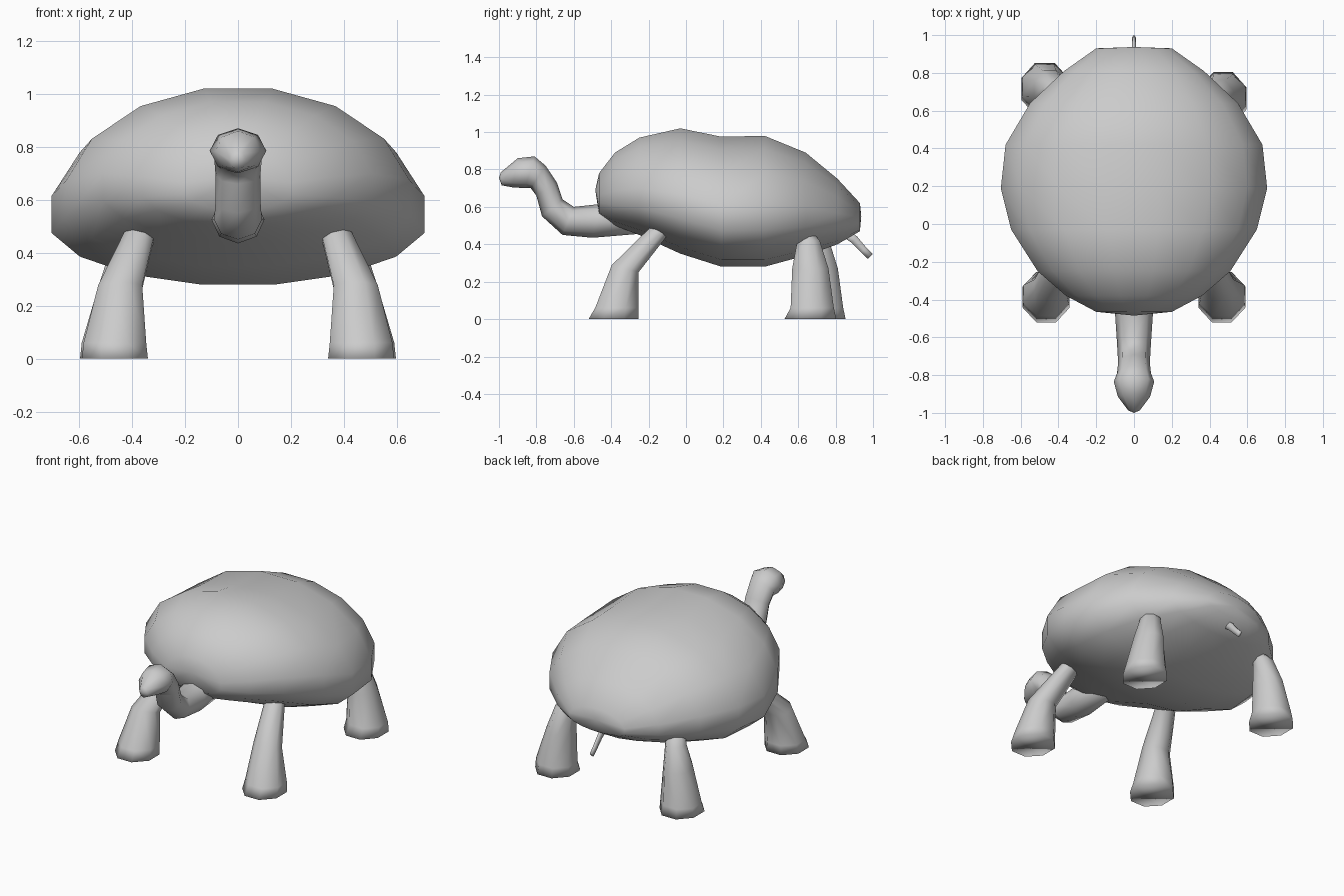
import bpy, bmesh, math
from mathutils import Vector

if "Cube" in bpy.data.objects:
    bpy.data.objects.remove(bpy.data.objects["Cube"])

grey = bpy.data.materials.new("plain grey")
grey.diffuse_color = (0.6, 0.6, 0.6, 1)
grey.use_nodes = True
grey.node_tree.nodes["Principled BSDF"].inputs["Base Color"].default_value = grey.diffuse_color


def loft(name, rings, tips=(None, None)):
    """Skin a list of vertex rings, closing the ends with a cap or a tip point."""
    bm = bmesh.new()
    rows = [[bm.verts.new(p) for p in r] for r in rings]
    n = len(rows[0])
    for a, b in zip(rows, rows[1:]):
        for i in range(n):
            j = (i + 1) % n
            bm.faces.new((a[i], a[j], b[j], b[i]))
    for row, tip in zip((rows[0], rows[-1]), tips):
        if tip is None:
            bm.faces.new(row)
        else:
            t = bm.verts.new(tip)
            for i in range(n):
                bm.faces.new((row[i], row[(i + 1) % n], t))
    bmesh.ops.recalc_face_normals(bm, faces=bm.faces)
    me = bpy.data.meshes.new(name)
    bm.to_mesh(me)
    bm.free()
    me.materials.append(grey)
    for p in me.polygons:
        p.use_smooth = True
    ob = bpy.data.objects.new(name, me)
    bpy.context.collection.objects.link(ob)
    return ob


def ring(c, u, v, n=8, phase=0.0):
    """Ellipse of n points around c with half axes u and v."""
    c, u, v = Vector(c), Vector(u), Vector(v)
    out = []
    for i in range(n):
        a = 2 * math.pi * (i + phase) / n
        out.append(c + u * math.cos(a) + v * math.sin(a))
    return out


def shell_ring(y, w, bot, top, n=16):
    """Cross-section of the shell: tall dome above, shallow belly below."""
    mid = bot + 0.35 * (top - bot)
    out = []
    for i in range(n):
        a = 2 * math.pi * (i + 0.5) / n
        s = math.sin(a) / math.cos(math.pi / n)
        h = (top - mid) if s > 0 else (mid - bot)
        out.append((w * math.cos(a) / math.cos(math.pi / n), y, mid + h * s))
    return out


# Shell: stations of y, half width, bottom, top
stations = [(-0.465, 0.20, 0.56, 0.78), (-0.38, 0.36, 0.50, 0.89),
            (-0.25, 0.51, 0.45, 0.97), (-0.03, 0.65, 0.35, 1.02),
            (0.19, 0.705, 0.28, 0.975), (0.42, 0.68, 0.28, 0.98),
            (0.64, 0.55, 0.34, 0.89), (0.81, 0.37, 0.40, 0.75),
            (0.93, 0.20, 0.47, 0.62)]
loft("shell", [shell_ring(*s) for s in stations], ((0, -0.485, 0.69), (0, 0.937, 0.55)))

# Neck and head: each ring spans an upper and a lower (y, z) point, with half width
spans = [((-0.20, 0.62), (-0.20, 0.46), 0.085), ((-0.46, 0.615), (-0.50, 0.435), 0.10),
         ((-0.60, 0.60), (-0.66, 0.45), 0.09), ((-0.66, 0.64), (-0.77, 0.55), 0.085),
         ((-0.69, 0.73), (-0.80, 0.66), 0.085), ((-0.75, 0.82), (-0.83, 0.70), 0.09),
         ((-0.81, 0.87), (-0.86, 0.70), 0.107), ((-0.90, 0.86), (-0.93, 0.705), 0.085),
         ((-0.99, 0.785), (-0.985, 0.715), 0.03)]
neck = []
for (ya, za), (yb, zb), w in spans:
    neck.append(ring((0, (ya + yb) / 2, (za + zb) / 2), (w, 0, 0),
                     (0, (ya - yb) / 2, (za - zb) / 2)))
loft("neck_and_head", neck, (None, (0, -1.0, 0.755)))

# Legs: rings of x, y, z, half width, half depth, tilt
front = [(0.465, -0.387, 0.0, 0.135, 0.145, 0), (0.465, -0.37, 0.06, 0.128, 0.125, 0),
         (0.445, -0.325, 0.27, 0.09, 0.078, -0.02), (0.37, -0.14, 0.475, 0.062, 0.052, -0.02),
         (0.33, -0.02, 0.57, 0.05, 0.05, -0.02)]
rear = [(0.472, 0.665, 0.0, 0.135, 0.15, 0), (0.472, 0.675, 0.06, 0.128, 0.125, 0),
        (0.445, 0.665, 0.27, 0.09, 0.105, 0), (0.42, 0.655, 0.42, 0.065, 0.065, 0),
        (0.37, 0.58, 0.52, 0.05, 0.05, 0)]


def leg(name, spec, side, shift=0.0):
    rings = [ring((side * x, y + shift, z), (side * rx, 0, 0), (0, ry, t), 8, 0.5)
             for x, y, z, rx, ry, t in spec]
    loft(name, rings)


for label, side in (("right", 1), ("left", -1)):
    leg("front_leg_" + label, front, side)
    leg("rear_leg_" + label, rear, side, 0.0 if side > 0 else 0.05)

# Tail
loft("tail", [ring((0, y, z), (w, 0, 0), (0, h * 0.7, h * 0.7), 6)
              for y, z, w, h in ((0.84, 0.47, 0.012, 0.032), (0.90, 0.425, 0.012, 0.026),
                                 (0.95, 0.37, 0.011, 0.022), (0.985, 0.335, 0.01, 0.021))])
